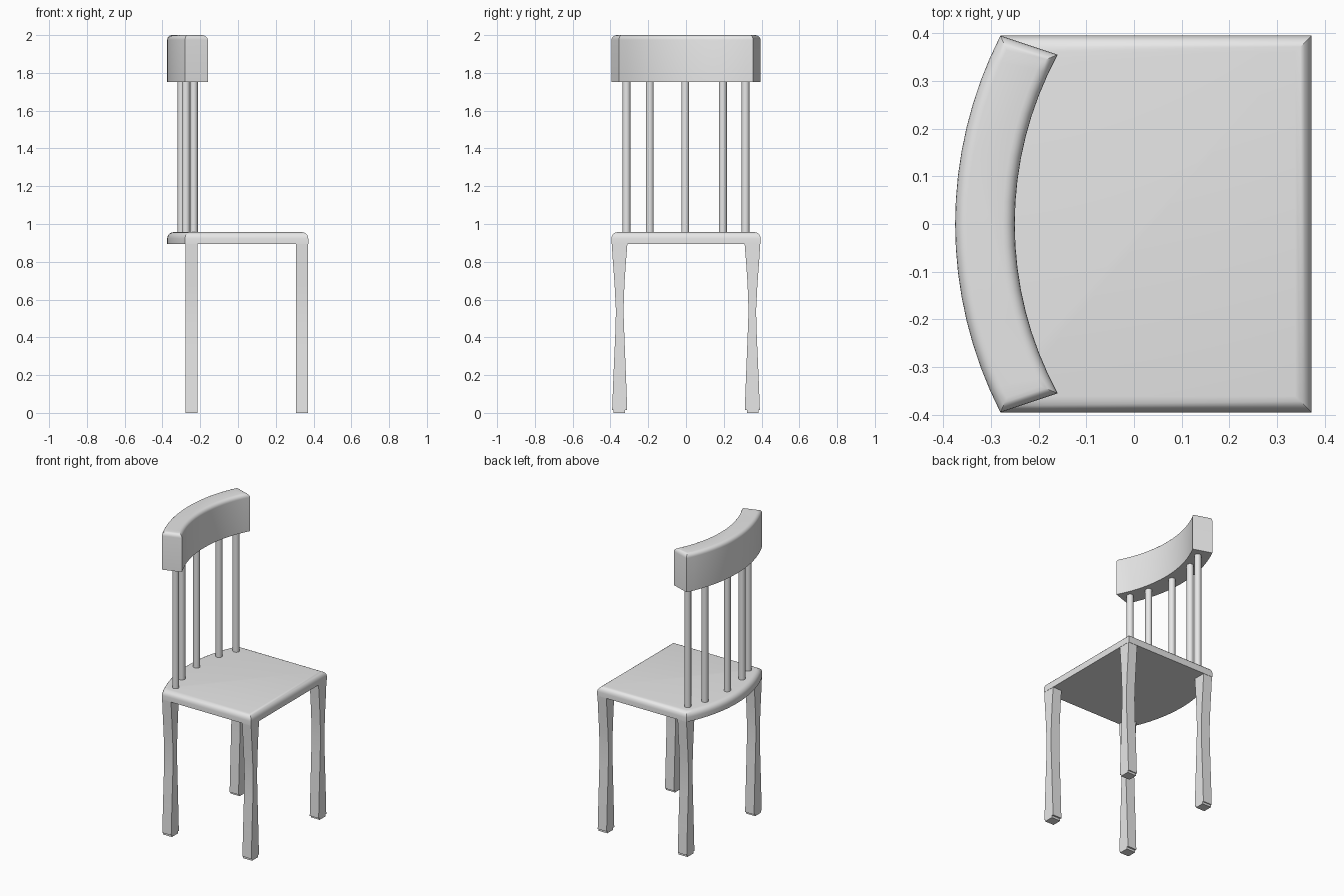
import bpy
import bmesh
from math import sin, cos, asin, sqrt, radians

if "Cube" in bpy.data.objects:
    bpy.data.objects.remove(bpy.data.objects["Cube"], do_unlink=True)

# Single grey finish
grey = bpy.data.materials.new("plain_grey")
grey.use_nodes = True
colour = (0.8, 0.8, 0.8, 1)
grey.diffuse_color = colour
grey.node_tree.nodes["Principled BSDF"].inputs["Base Color"].default_value = colour

ARC_X = 0.494      # centre of the curved back, seen from above
OUTER_R = 0.869
INNER_R = 0.744
SPINDLE_R = 0.793


def arc(radius, half_width, steps=16):
    """Points of the curved back, from -y to +y."""
    half = asin(half_width / radius)
    angles = [half * (2 * i / steps - 1) for i in range(steps + 1)]
    return [(ARC_X - radius * cos(a), radius * sin(a)) for a in angles]


def finish(bm, name):
    bmesh.ops.recalc_face_normals(bm, faces=bm.faces[:])
    mesh = bpy.data.meshes.new(name)
    bm.to_mesh(mesh)
    bm.free()
    mesh.materials.append(grey)
    obj = bpy.data.objects.new(name, mesh)
    bpy.context.collection.objects.link(obj)
    bpy.ops.object.select_all(action='DESELECT')
    obj.select_set(True)
    bpy.context.view_layer.objects.active = obj
    bpy.ops.object.shade_smooth_by_angle(angle=radians(35))
    return obj


def slab(name, outline, z0, z1, rounding):
    """Extrude an outline and round over its top rim."""
    bm = bmesh.new()
    base = bm.faces.new([bm.verts.new((x, y, z0)) for x, y in outline])
    made = bmesh.ops.extrude_face_region(bm, geom=[base], use_keep_orig=True)
    for v in made["geom"]:
        if isinstance(v, bmesh.types.BMVert):
            v.co.z = z1
    rim = [e for e in bm.edges if all(v.co.z > z1 - 1e-4 for v in e.verts)]
    bmesh.ops.recalc_face_normals(bm, faces=bm.faces[:])
    bmesh.ops.bevel(bm, geom=rim, offset=rounding, segments=5,
                    profile=0.5, affect='EDGES', clamp_overlap=True)
    return finish(bm, name)


# Seat with a bowed back edge
slab("seat", [(0.372, -0.395), (0.372, 0.395)] + arc(OUTER_R, 0.395)[::-1],
     0.895, 0.957, 0.034)

# Curved top rail
slab("top_rail", arc(OUTER_R, 0.395) + arc(INNER_R, 0.355)[::-1],
     1.752, 2.0, 0.025)

# Spindles between the seat and the rail
for number, y in enumerate((-0.315, -0.192, -0.004, 0.195, 0.315), 1):
    bm = bmesh.new()
    bmesh.ops.create_cone(bm, cap_ends=True, segments=16,
                          radius1=0.021, radius2=0.021, depth=0.86)
    x = ARC_X - sqrt(SPINDLE_R ** 2 - y ** 2)
    bmesh.ops.translate(bm, verts=bm.verts[:], vec=(x, y, 1.37))
    finish(bm, f"spindle_{number}")

# Waisted legs: height, inner y, outer y
LEG = [(0, 0.322, 0.384), (0.014, 0.322, 0.384), (0.014, 0.311, 0.391),
       (0.2, 0.318, 0.384), (0.4, 0.326, 0.375), (0.54, 0.331, 0.371),
       (0.68, 0.326, 0.378), (0.8, 0.318, 0.387), (0.91, 0.309, 0.394)]


def leg(name, x0, x1, side):
    bm = bmesh.new()
    rings = [[bm.verts.new((x, side * y, z)) for x, y in
              ((x0, a), (x1, a), (x1, b), (x0, b))] for z, a, b in LEG]
    for low, high in zip(rings, rings[1:]):
        for i in range(4):
            j = (i + 1) % 4
            bm.faces.new((low[i], low[j], high[j], high[i]))
    bm.faces.new(rings[0])
    bm.faces.new(rings[-1])
    finish(bm, name)


for side, label in ((-1, "right"), (1, "left")):
    leg(f"front_leg_{label}", 0.306, 0.371, side)
    leg(f"back_leg_{label}", -0.279, -0.214, side)
